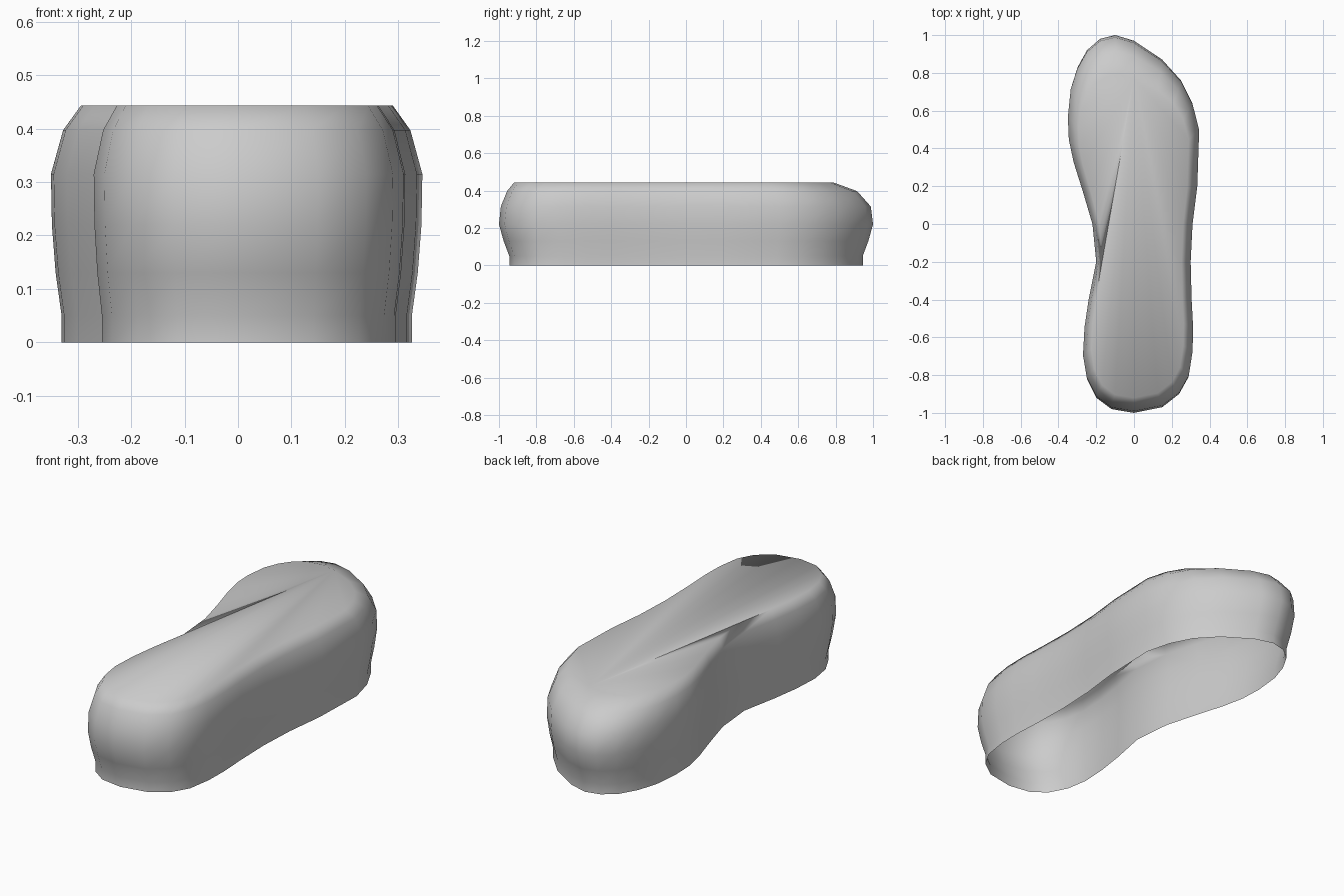
import bpy
import bmesh
from mathutils import Vector

# Remove the default object only
default_cube = bpy.data.objects.get("Cube")
if default_cube:
    bpy.data.objects.remove(default_cube, do_unlink=True)

# Widest outline of the foot shape, clockwise from the toe tip
OUTLINE = [
    (-.1, 1), (0, .97), (.15, .87), (.25, .76), (.31, .64), (.345, .5),
    (.335, .2), (.31, 0), (.3, -.2), (.305, -.4), (.313, -.55),
    (.31, -.68), (.29, -.81), (.24, -.9), (.15, -.97), (0, -1),
    (-.12, -.98), (-.2, -.92), (-.25, -.82), (-.27, -.7), (-.262, -.55),
    (-.24, -.4), (-.2, -.2), (-.22, 0), (-.27, .17), (-.32, .33),
    (-.345, .45), (-.35, .57), (-.335, .72), (-.3, .83), (-.25, .92),
    (-.18, .98),
]

# Levels: height, width scale, toe reach, heel reach
LEVELS = [
    (0, .943, .945, .945),
    (.05, .943, .945, .945),
    (.13, .975, .975, .975),
    (.22, .995, 1, 1),
    (.315, 1, .988, .99),
    (.397, .935, .915, .957),
    (.443, .84, .79, .92),
]


def make_material(name, colour):
    material = bpy.data.materials.new(name)
    material.use_nodes = True
    material.diffuse_color = colour
    shader = material.node_tree.nodes["Principled BSDF"]
    shader.inputs["Base Color"].default_value = colour
    return material


def level_point(point, level):
    """Place an outline point on a level, pulling in the toe and heel ends."""
    x, y = point
    height, width, toe, heel = level
    reach = toe if y > 0 else heel
    return Vector((x * width, y * (1 - (1 - reach) * abs(y)), height))


# Side wall, lofted through the levels and left open underneath
bm = bmesh.new()
rings = [[bm.verts.new(level_point(p, level)) for p in OUTLINE]
         for level in LEVELS]
count = len(OUTLINE)
for lower, upper in zip(rings, rings[1:]):
    for i in range(count):
        j = (i + 1) % count
        bm.faces.new((lower[j], lower[i], upper[i], upper[j]))

# Flat top, fanned out from the toe
top = rings[-1]
for i in range(2, count):
    bm.faces.new((top[1], top[(i + 1) % count], top[i]))

for face in bm.faces:
    face.smooth = True

mesh = bpy.data.meshes.new("foot_shell")
bm.to_mesh(mesh)
bm.free()
mesh.materials.append(make_material("plain_grey", (.6, .6, .6, 1)))
foot_shell = bpy.data.objects.new("foot_shell", mesh)
bpy.context.collection.objects.link(foot_shell)
